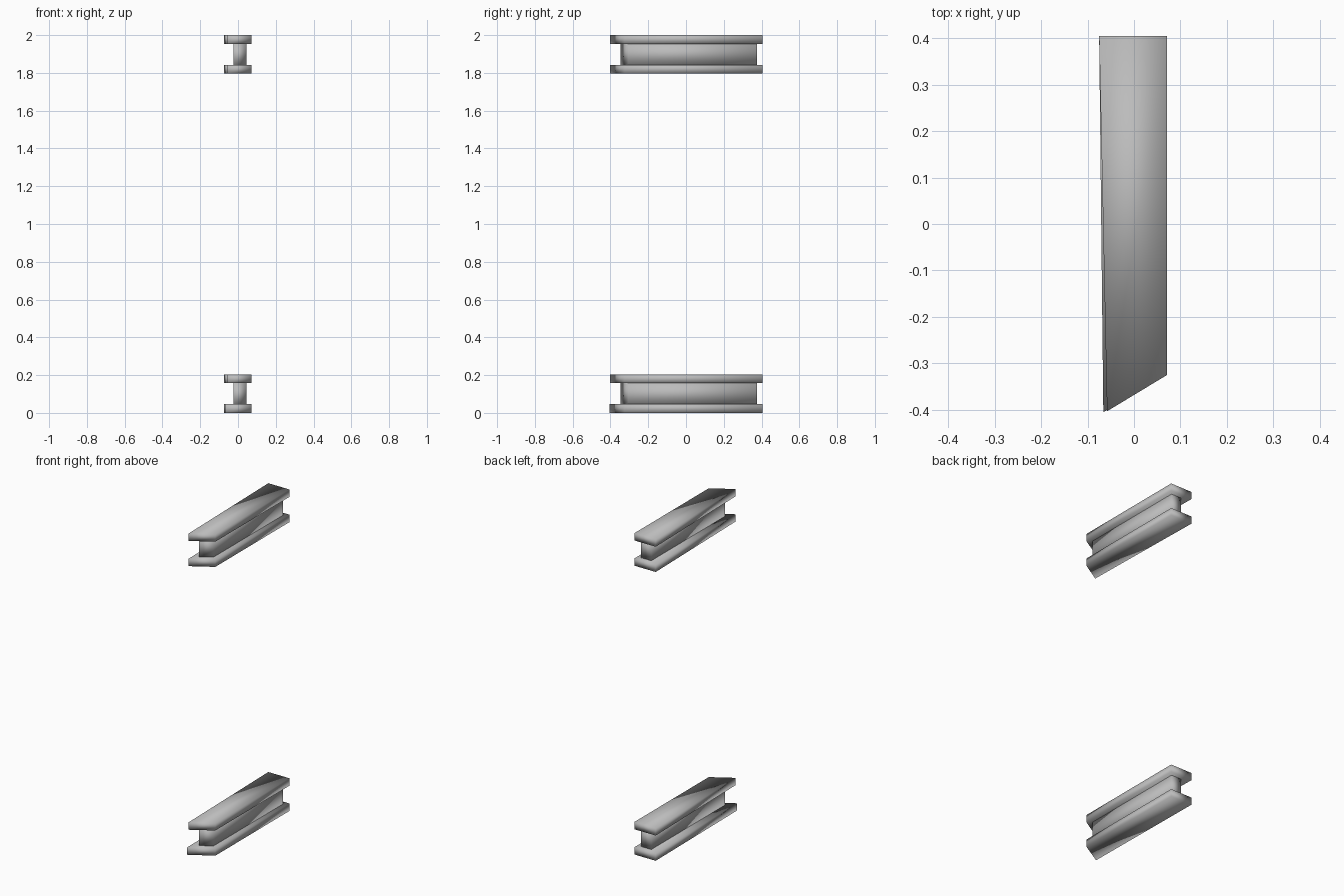
import bpy
import bmesh

cube = bpy.data.objects.get("Cube")
if cube:
    bpy.data.objects.remove(cube, do_unlink=True)

grey = bpy.data.materials.new("plain_grey")
grey.use_nodes = True
COLOUR = (0.5, 0.5, 0.5, 1.0)
grey.diffuse_color = COLOUR
grey.node_tree.nodes["Principled BSDF"].inputs["Base Color"].default_value = COLOUR


def prism(name, outline, bottom, top):
    """Extrude a plan outline between two heights, with soft shading."""
    bm = bmesh.new()
    face = bm.faces.new([bm.verts.new((x, y, bottom)) for x, y in outline])
    moved = bmesh.ops.extrude_face_region(bm, geom=[face])["geom"]
    verts = [v for v in moved if isinstance(v, bmesh.types.BMVert)]
    bmesh.ops.translate(bm, verts=verts, vec=(0, 0, top - bottom))
    bmesh.ops.recalc_face_normals(bm, faces=bm.faces)
    for f in bm.faces:
        f.smooth = True
    mesh = bpy.data.meshes.new(name)
    bm.to_mesh(mesh)
    bm.free()
    mesh.materials.append(grey)
    obj = bpy.data.objects.new(name, mesh)
    bpy.context.collection.objects.link(obj)
    return obj


# Plan outlines: both have a square back and a slanted front
FLANGE = [(-0.058, -0.403), (0.071, -0.325), (0.071, 0.405), (-0.075, 0.405)]
SKEWED = [(-0.066, -0.405)] + FLANGE[1:]
WEB = [(-0.025, -0.348), (0.045, -0.305), (0.045, 0.377), (-0.025, 0.377)]

# Two matching beams, one at the foot and one at the head
for label, base, foot_plan in (("lower", 0.0, SKEWED), ("upper", 1.797, FLANGE)):
    prism(label + "_beam_bottom_flange", foot_plan, base, base + 0.046)
    prism(label + "_beam_web", WEB, base + 0.046, base + 0.157)
    prism(label + "_beam_top_flange", FLANGE, base + 0.157, base + 0.203)
